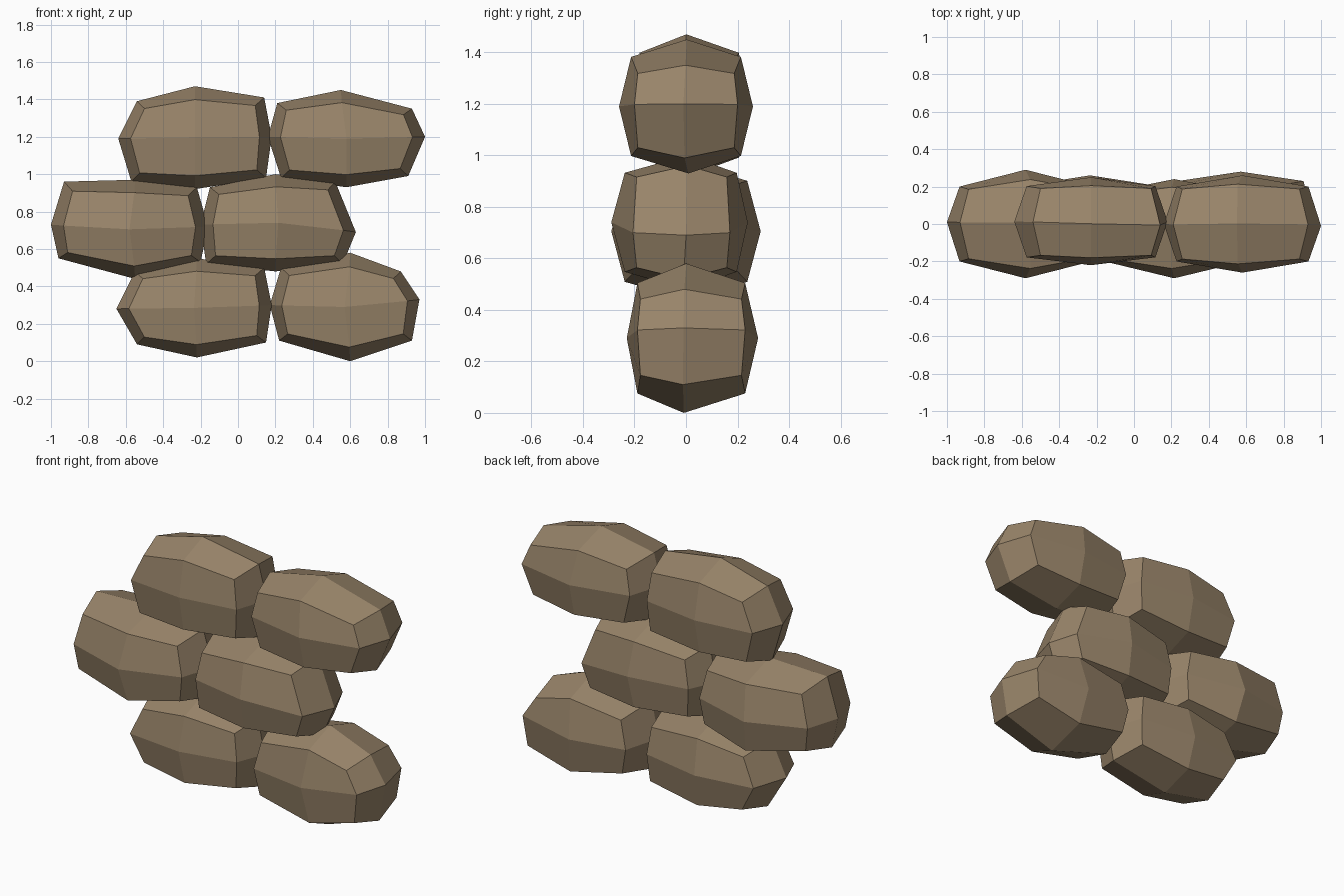
import bpy, bmesh, random

if "Cube" in bpy.data.objects:
    bpy.data.objects.remove(bpy.data.objects["Cube"])

random.seed(4)

sack = bpy.data.materials.new("burlap brown")
sack.diffuse_color = (0.32, 0.235, 0.145, 1)
sack.use_nodes = True
sack.node_tree.nodes["Principled BSDF"].inputs["Base Color"].default_value = sack.diffuse_color


def make_bag(name, outline, front, back, end):
    """Lumpy 24-quad bag: a middle outline (8 x,z points, clockwise from the
    left tip), a smaller ring on each side of it, and a bulging centre.
    end = how deep the bag still is at its corners."""
    bm = bmesh.new()
    cx = (outline[0][0] + outline[4][0]) / 2
    cz = (outline[2][1] + outline[6][1]) / 2
    middle = [bm.verts.new((x, random.uniform(-.015, .015), z)) for x, z in outline]
    for depth in (-front, back):
        ring = []
        for i, (x, z) in enumerate(outline):
            if i % 2:                       # box corners
                sx, sy, sz = 0.87, end, 0.80
            elif i % 4 == 0:                # left and right edge midpoints
                sx, sy, sz = 0.84, end + .05, 0.8
            else:                           # top and bottom edge midpoints
                sx, sy, sz = 0.84, 0.82, 0.74
            ring.append(bm.verts.new((cx + (x - cx) * sx, depth * sy,
                                      cz + (z - cz) * sz)))
        centre = bm.verts.new((cx, depth, cz))
        for i in range(8):
            j = (i + 1) % 8
            bm.faces.new((middle[i], middle[j], ring[j], ring[i]))
        for i in range(0, 8, 2):
            bm.faces.new((centre, ring[i], ring[i + 1], ring[(i + 2) % 8]))
    bmesh.ops.recalc_face_normals(bm, faces=bm.faces)
    mesh = bpy.data.meshes.new(name)
    bm.to_mesh(mesh)
    bm.free()
    mesh.materials.append(sack)
    bpy.context.collection.objects.link(bpy.data.objects.new(name, mesh))


# bottom row
make_bag("bottom_left_bag", [(-.65, .28), (-.55, .48), (-.22, .55), (.14, .5),
         (.18, .3), (.15, .1), (-.22, .02), (-.54, .09)], .22, .26, .74)
make_bag("bottom_right_bag", [(.17, .3), (.23, .5), (.6, .58), (.87, .48),
         (.97, .33), (.93, .11), (.6, 0), (.22, .11)], .23, .28, .77)
# middle row
make_bag("middle_left_bag", [(-1, .73), (-.93, .96), (-.55, .97), (-.22, .93),
         (-.16, .72), (-.2, .53), (-.55, .44), (-.96, .55)], .29, .29, .64)
make_bag("middle_right_bag", [(-.2, .73), (-.15, .93), (.2, 1.0), (.52, .96),
         (.63, .69), (.56, .52), (.2, .48), (-.17, .52)], .29, .24, .66)
# top row
make_bag("top_left_bag", [(-.64, 1.19), (-.54, 1.39), (-.23, 1.47), (.14, 1.41),
         (.18, 1.2), (.15, .98), (-.23, .92), (-.57, .96)], .22, .25, .76)
make_bag("top_right_bag", [(.16, 1.2), (.21, 1.38), (.55, 1.45), (.93, 1.35),
         (1.0, 1.2), (.91, .99), (.58, .93), (.23, .98)], .26, .26, .72)
